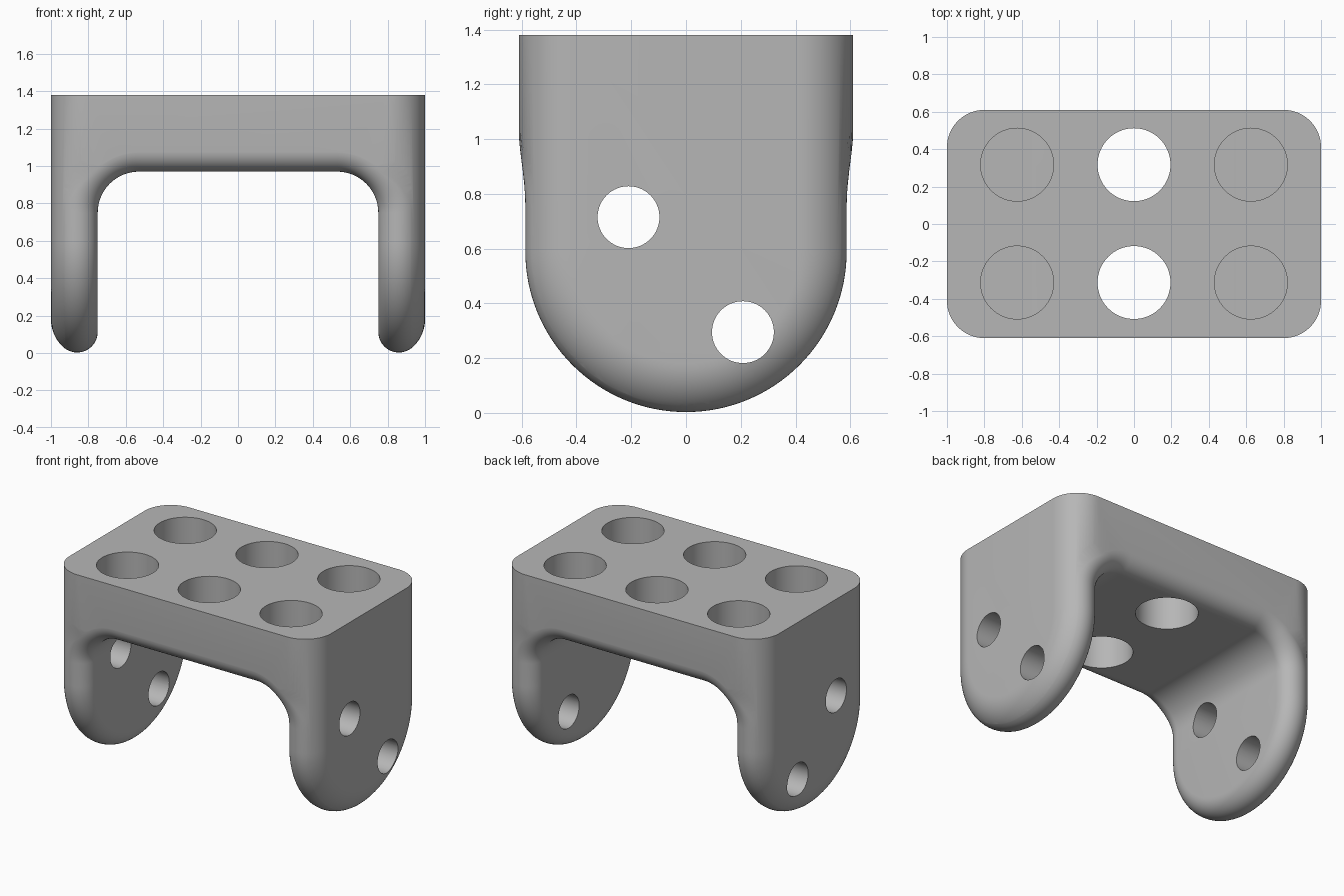
import bpy, bmesh
from math import sin, cos, pi, radians
from mathutils import Vector

if "Cube" in bpy.data.objects:
    bpy.data.objects.remove(bpy.data.objects["Cube"], do_unlink=True)

HALF, TOP, ARC_Z = 0.61, 1.38, 0.59      # half depth, top height, ear arc centre
WALL, CEIL, BEND = 0.75, 0.97, 0.22      # inner wall x, plate underside, inner bend
EDGE, RIM = 0.2, 0.11                    # outer edge and inner rim radii

grey = bpy.data.materials.new("plain_grey")
grey.use_nodes = True
grey.diffuse_color = (0.47, 0.47, 0.47, 1)
grey.node_tree.nodes["Principled BSDF"].inputs["Base Color"].default_value = (0.47, 0.47, 0.47, 1)


def make(name, bm):
    bmesh.ops.remove_doubles(bm, verts=bm.verts, dist=1e-5)
    bmesh.ops.recalc_face_normals(bm, faces=bm.faces)
    mesh = bpy.data.meshes.new(name)
    bm.to_mesh(mesh)
    bm.free()
    mesh.materials.append(grey)
    ob = bpy.data.objects.new(name, mesh)
    bpy.context.collection.objects.link(ob)
    return ob


def apply_modifiers(ob):
    bpy.context.view_layer.update()
    ev = ob.evaluated_get(bpy.context.evaluated_depsgraph_get())
    old, ob.data = ob.data, bpy.data.meshes.new_from_object(ev)
    ob.modifiers.clear()
    bpy.data.meshes.remove(old)


def cut(ob, cutter):
    cutter.hide_render = True
    mod = ob.modifiers.new("cut", "BOOLEAN")
    mod.operation, mod.solver, mod.object = "DIFFERENCE", "EXACT", cutter
    apply_modifiers(ob)
    bpy.data.objects.remove(cutter, do_unlink=True)


# Solid block: U outlines stacked along x, shrinking at the rounded ends
def outline(bm, x, inset):
    r = HALF - inset
    pts = [(-r, TOP)] + [(-r * cos(pi * i / 64), ARC_Z - r * sin(pi * i / 64))
                         for i in range(65)] + [(r, TOP)]
    return [bm.verts.new((x, y, z)) for y, z in pts]


bm = bmesh.new()
STEPS = 16
ends = [(1 - EDGE + EDGE * sin(pi / 2 * i / STEPS), EDGE - EDGE * cos(pi / 2 * i / STEPS))
        for i in range(STEPS + 1)]
loops = [outline(bm, x, s) for x, s in [(-x, s) for x, s in reversed(ends)] + ends]
for a, b in zip(loops, loops[1:]):
    for i in range(len(a)):
        j = (i + 1) % len(a)
        bm.faces.new((a[i], a[j], b[j], b[i]))
bm.faces.new(loops[0])
bm.faces.new(loops[-1])
bracket = make("bracket", bm)


# Box that clears the middle of the opening
bm = bmesh.new()
bmesh.ops.create_cube(bm, size=1)
for v in bm.verts:
    v.co = (v.co.x * 1.3, v.co.y * 3, 0.87 if v.co.z > 0 else -1)
cut(bracket, make("opening_cutter", bm))

# Flared cutter: rounded rim section swept along one quarter of the opening edge
stations = []      # point, direction into material, direction inward, ear blend
DOWN = Vector((0, 1, 0))
stations.append((Vector((0, -HALF, CEIL)), Vector((0, 0, 1)), DOWN, 0))
for i in range(25):
    a = pi / 2 * i / 24
    n = Vector((sin(a), 0, cos(a)))
    t = max(0, (a - radians(35)) / radians(55))
    centre = Vector((WALL - BEND, -HALF, CEIL - BEND))
    stations.append((centre + n * BEND, n, DOWN, t * t * (3 - 2 * t)))
for i in range(33):
    b = pi / 2 * i / 32
    m = Vector((0, cos(b), sin(b)))
    stations.append((Vector((WALL, 0, ARC_Z)) - m * HALF, Vector((1, 0, 0)), m, 1))


def section(w):
    c, end = RIM + 0.023 * w, radians(84 + 40 * w)
    pts = [(0, HALF)]
    for k in range(15):
        t = end * k / 14
        pts.append((RIM - RIM * cos(t), c - RIM * sin(t)))
    d, s = pts[-1]
    d, s = d + 0.16 * sin(end), s - 0.16 * cos(end)
    return pts + [(d, s), (d, -0.3), (-0.2, -0.3), (-0.2, HALF)]


bm = bmesh.new()
rows = [[bm.verts.new(p + n * d + m * s) for d, s in section(w)] for p, n, m, w in stations]
for a, b in zip(rows, rows[1:]):
    for j in range(len(a) - 1):
        bm.faces.new((a[j], a[j + 1], b[j + 1], b[j]))
for axis in (0, 1):
    geom = bm.verts[:] + bm.edges[:] + bm.faces[:]
    copy = bmesh.ops.duplicate(bm, geom=geom)["geom"]
    for v in copy:
        if isinstance(v, bmesh.types.BMVert):
            v.co[axis] *= -1
    bmesh.ops.remove_doubles(bm, verts=bm.verts, dist=1e-5)
cut(bracket, make("rim_cutter", bm))


# Round holes in the plate and through both ears
def drill(radius, depth, centre, sideways=False):
    bm = bmesh.new()
    bmesh.ops.create_cone(bm, cap_ends=True, segments=64, radius1=radius,
                          radius2=radius, depth=depth)
    for v in bm.verts:
        if sideways:
            v.co = (v.co.z, v.co.x, v.co.y)
        v.co += Vector(centre)
    cut(bracket, make("hole_cutter", bm))


for x in (-0.625, 0, 0.625):
    for y in (-0.313, 0.317):
        drill(0.195, 1, (x, y, CEIL - 0.0005 + 0.5))
for y, z in ((-0.21, 0.715), (0.208, 0.295)):
    drill(0.113, 3, (0, y, z), True)

# Smooth shading with sharp edges kept
bpy.ops.object.select_all(action="DESELECT")
bracket.select_set(True)
bpy.context.view_layer.objects.active = bracket
bpy.ops.object.shade_smooth_by_angle(angle=radians(30))
